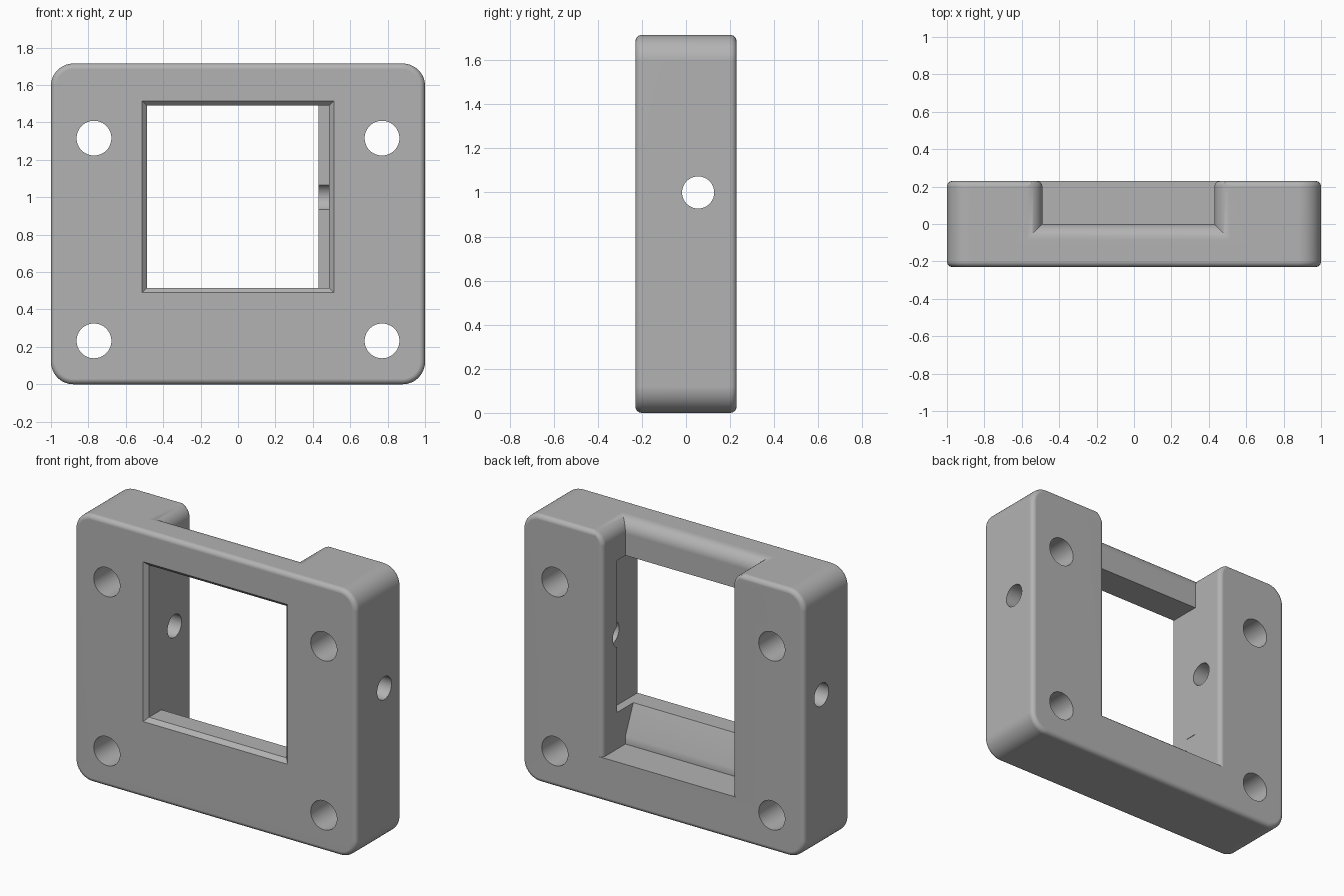
import bpy, bmesh, math

cube = bpy.data.objects.get("Cube")
if cube:
    bpy.data.objects.remove(cube, do_unlink=True)

# Overall sizes
HALF_W, HEIGHT, HALF_D = 1.0, 1.715, 0.23
CORNER, EDGE, LIP = 0.12, 0.03, 0.085      # fillet radii
LEFT, RIGHT, FLOOR = -0.49, 0.43, 0.28     # rear channel limits

grey = bpy.data.materials.new("mid grey")
grey.use_nodes = True
grey.diffuse_color = (0.45, 0.45, 0.45, 1)
grey.node_tree.nodes["Principled BSDF"].inputs["Base Color"].default_value = grey.diffuse_color


def loft(name, rings):
    """Closed solid skinned through rings with equal point counts."""
    bm = bmesh.new()
    loops = [[bm.verts.new(p) for p in ring] for ring in rings]
    n = len(loops[0])
    for a, b in zip(loops, loops[1:]):
        for i in range(n):
            j = (i + 1) % n
            bm.faces.new((a[i], a[j], b[j], b[i]))
    bm.faces.new(loops[0])
    bm.faces.new(loops[-1])
    bmesh.ops.recalc_face_normals(bm, faces=bm.faces)
    mesh = bpy.data.meshes.new(name)
    bm.to_mesh(mesh)
    bm.free()
    obj = bpy.data.objects.new(name, mesh)
    bpy.context.collection.objects.link(obj)
    mesh.materials.append(grey)
    return obj


def fillet(r, steps):
    """Pairs (distance along, sideways inset) of a quarter-round edge."""
    return [(r * math.sin(t), r * (1 - math.cos(t)))
            for t in (math.pi / 2 * i / steps for i in range(steps + 1))]


def rounded_rect(y, inset):
    r = CORNER - inset
    pts = []
    for k, (sx, sz) in enumerate([(1, 1), (-1, 1), (-1, -1), (1, -1)]):
        cx = sx * (HALF_W - CORNER)
        cz = HEIGHT / 2 + sz * (HEIGHT / 2 - CORNER)
        for i in range(13):
            a = math.pi / 2 * (k + i / 12)
            pts.append((cx + r * math.cos(a), y, cz + r * math.sin(a)))
    return pts


# Rounded block with softened front and back rims
rim = fillet(EDGE, 6)
back = [(HALF_D - EDGE + d, i) for d, i in rim]
frame = loft("mounting_frame",
             [rounded_rect(-y, i) for y, i in reversed(back)]
             + [rounded_rect(y, i) for y, i in back])


# Rear channel, open upwards, with flared lips
def channel_ring(z, grow):
    flare = [(HALF_D - EDGE + d, i) for d, i in rim] + [(0.4, EDGE)]
    right = [(RIGHT + grow + i, y, z) for y, i in flare]
    left = [(LEFT - grow - i, y, z) for y, i in reversed(flare)]
    return [(RIGHT + grow, -grow, z)] + right + left + [(LEFT - grow, -grow, z)]


lip = [(HEIGHT - LIP + d, i) for d, i in fillet(LIP, 10)]
cutters = [loft("channel_cutter",
                [channel_ring(FLOOR, 0)] + [channel_ring(z, i) for z, i in lip]
                + [channel_ring(HEIGHT + 0.1, LIP)])]


# Square window with a chamfered front edge
def square(y, h):
    return [(sx * h, y, 1.0025 + sz * h) for sx, sz in [(1, 1), (-1, 1), (-1, -1), (1, -1)]]


cutters.append(loft("window_cutter", [square(-0.255, 0.5375), square(-0.205, 0.4875),
                                      square(0.085, 0.4875)]))

# Slanted back of the window sill
slope = [(0, 0.33), (-0.08, 0.515), (-0.08, 0.6), (0.05, 0.6), (0.05, 0.33)]
cutters.append(loft("sill_cutter", [[(x, y, z) for y, z in slope] for x in (LEFT, RIGHT)]))


# Bolt holes front to back and a pin hole side to side
def hole(name, axis, a, b, r):
    rings = []
    for end in (-1.2, 1.2):
        circle = [(a + r * math.cos(t), b + r * math.sin(t))
                  for t in (math.tau * i / 48 for i in range(48))]
        rings.append([(u, end, v) if axis == "y" else (end, u, v) for u, v in circle])
    return loft(name, rings)


for x in (-0.77, 0.77):
    for z in (0.232, 1.316):
        cutters.append(hole("bolt_hole_cutter", "y", x, z, 0.093))
cutters.append(hole("pin_hole_cutter", "x", 0.055, 1.0, 0.073))

for cutter in cutters:
    cutter.hide_render = True
    mod = frame.modifiers.new(cutter.name, "BOOLEAN")
    mod.operation, mod.solver, mod.object = "DIFFERENCE", "EXACT", cutter

# Bake the cuts and drop the cutters
graph = bpy.context.evaluated_depsgraph_get()
mesh = bpy.data.meshes.new_from_object(frame.evaluated_get(graph))
frame.modifiers.clear()
frame.data = mesh
for cutter in cutters:
    bpy.data.objects.remove(cutter, do_unlink=True)

# Smooth rounds, crisp edges, flat faces kept flat
for o in bpy.context.selected_objects:
    o.select_set(False)
frame.select_set(True)
bpy.context.view_layer.objects.active = frame
bpy.ops.object.shade_smooth_by_angle(angle=math.radians(25))
weighted = frame.modifiers.new("flat_normals", "WEIGHTED_NORMAL")
weighted.keep_sharp = True
